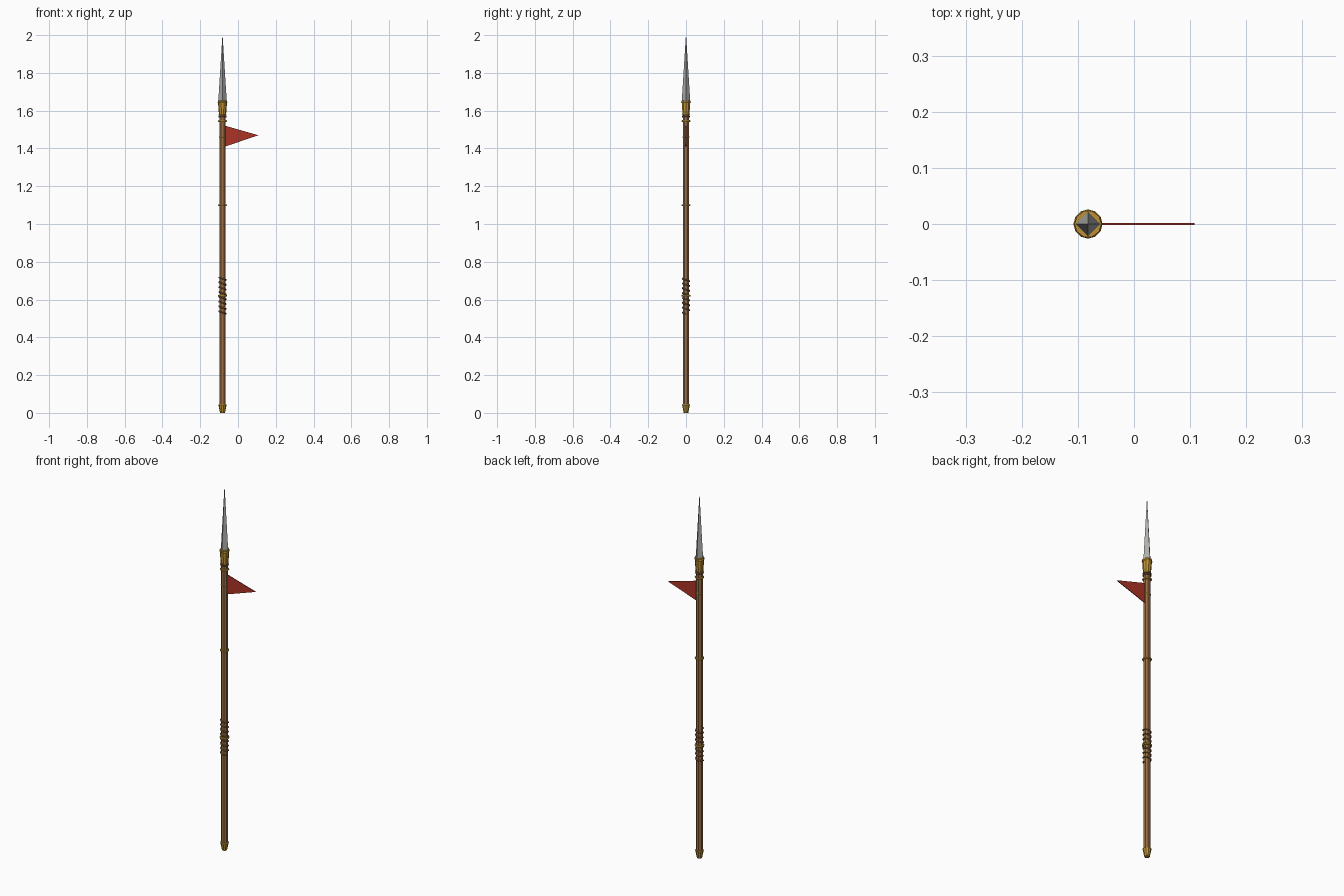
import bpy, bmesh, math

if "Cube" in bpy.data.objects:
    bpy.data.objects.remove(bpy.data.objects["Cube"])

AX = -0.082  # spear axis in x


def mat(name, rgb):
    m = bpy.data.materials.new(name)
    m.diffuse_color = (*[(c / 12.92 if c < 0.04045 else ((c + 0.055) / 1.055) ** 2.4) for c in rgb], 1)
    m.use_nodes = True
    m.node_tree.nodes["Principled BSDF"].inputs["Base Color"].default_value = m.diffuse_color
    return m


WOOD = mat("wood", (0.60, 0.43, 0.27))
BRASS = mat("brass", (0.75, 0.57, 0.20))
STEEL = mat("steel", (0.68, 0.68, 0.67))
CORD = mat("cord", (0.50, 0.36, 0.23))
CLOTH = mat("red_cloth", (0.68, 0.20, 0.15))


def finish(name, bm, material):
    bmesh.ops.recalc_face_normals(bm, faces=bm.faces)
    me = bpy.data.meshes.new(name)
    bm.to_mesh(me)
    bm.free()
    ob = bpy.data.objects.new(name, me)
    me.materials.append(material)
    bpy.context.collection.objects.link(ob)
    return ob


def lathe(name, profile, sides, material, turn=0.0):
    """Turned part from (radius, z) pairs, capped at both ends."""
    bm = bmesh.new()
    rings = []
    for r, z in profile:
        rings.append([bm.verts.new((AX + r * math.cos(turn + 2 * math.pi * i / sides),
                                    r * math.sin(turn + 2 * math.pi * i / sides), z))
                      for i in range(sides)])
    for a, b in zip(rings, rings[1:]):
        for i in range(sides):
            j = (i + 1) % sides
            bm.faces.new((a[i], a[j], b[j], b[i]))
    bm.faces.new(rings[0])
    bm.faces.new(rings[-1])
    bmesh.ops.remove_doubles(bm, verts=bm.verts, dist=1e-6)
    return finish(name, bm, material)


def band(name, z, r, tube, material):
    """Ring with a hexagonal section."""
    bpy.ops.mesh.primitive_torus_add(major_radius=r, minor_radius=tube, major_segments=12,
                                     minor_segments=6, location=(AX, 0, z))
    ob = bpy.context.object
    ob.name = name
    ob.data.materials.append(material)


# Shaft, butt cap, socket
lathe("shaft", [(0.0175, 0.03), (0.0175, 1.60)], 8, WOOD, math.pi / 8)
lathe("butt_cap", [(0.013, 0.0), (0.021, 0.04), (0.019, 0.046)], 10, BRASS)
lathe("socket", [(0.019, 1.58), (0.0225, 1.625), (0.024, 1.655)], 10, BRASS)

# Four-sided blade with ridges on the x and y axes
lathe("blade", [(0.022, 1.645), (0.0215, 1.665), (0.0005, 2.0)], 4, STEEL)

# Bands along the shaft
for i, (z, r, t) in enumerate([(0.042, 0.018, 0.004), (0.62, 0.020, 0.005), (1.10, 0.019, 0.005),
                               (1.46, 0.0165, 0.003), (1.545, 0.019, 0.005), (1.645, 0.022, 0.004)]):
    band(f"brass_band_{i}", z, r, t, BRASS)
for i, z in enumerate((1.568, 1.577)):
    band(f"neck_cord_{i}", z, 0.018, 0.004, CORD)

# Spiral cord grip
curve = bpy.data.curves.new("grip_path", "CURVE")
curve.dimensions = "3D"
curve.bevel_depth = 0.004
curve.bevel_resolution = 1
TURNS, STEP = 7.5, 12
n = int(TURNS * STEP)
sp = curve.splines.new("POLY")
sp.points.add(n)
for i in range(n + 1):
    a = -2 * math.pi * i / STEP
    sp.points[i].co = (AX + 0.0185 * math.cos(a), 0.0185 * math.sin(a), 0.525 + 0.192 * i / n, 1)
curve.use_fill_caps = True
grip = bpy.data.objects.new("grip_cord", curve)
curve.materials.append(CORD)
bpy.context.collection.objects.link(grip)

# Pennant: thin triangular plate
bm = bmesh.new()
tri = [bm.verts.new((x, -0.002, z)) for x, z in ((-0.068, 1.41), (0.108, 1.47), (-0.068, 1.52))]
face = bm.faces.new(tri)
ext = bmesh.ops.extrude_face_region(bm, geom=[face])
bmesh.ops.translate(bm, vec=(0, 0.004, 0),
                    verts=[g for g in ext["geom"] if isinstance(g, bmesh.types.BMVert)])
finish("pennant", bm, CLOTH)
